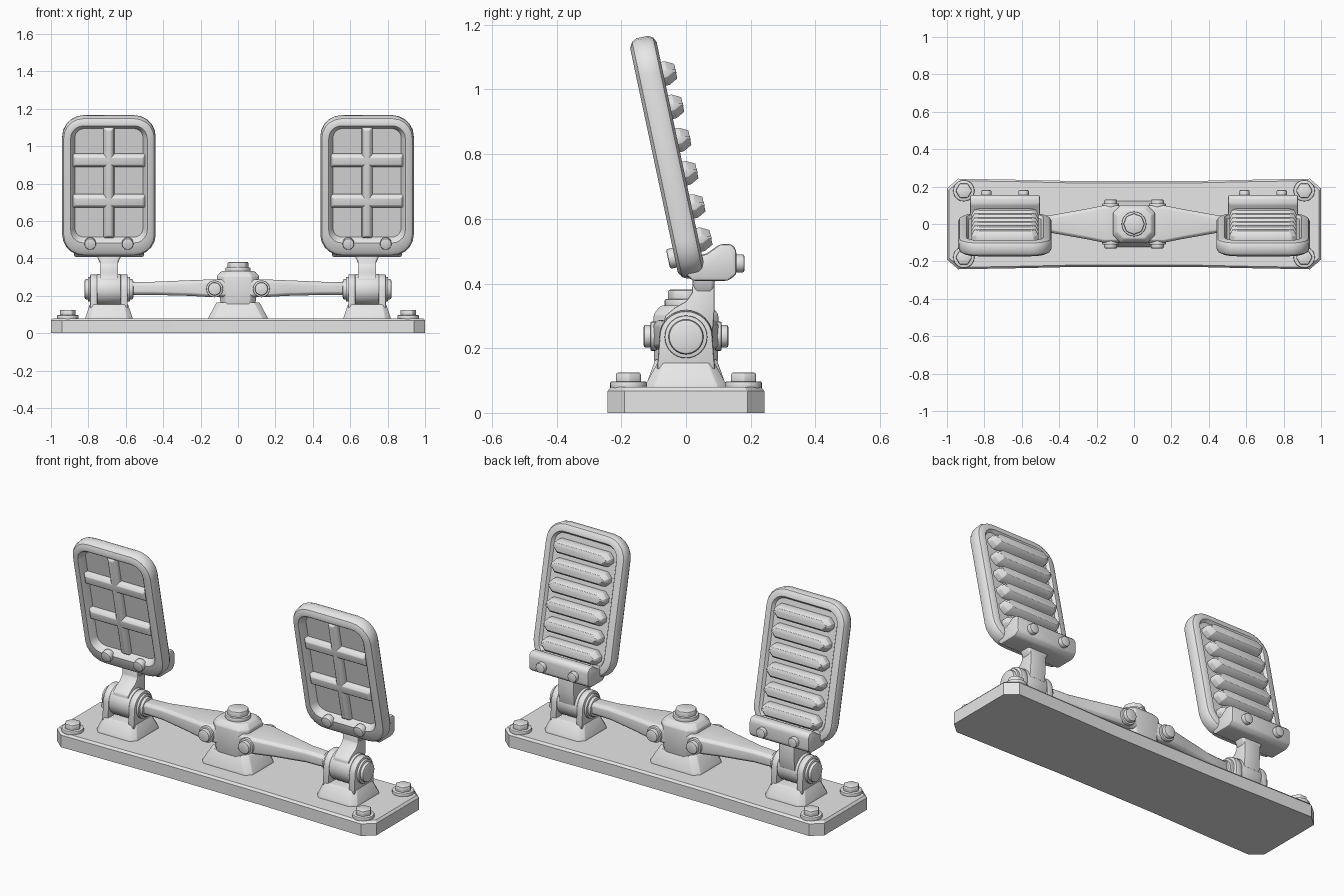
import bpy, bmesh, math
from mathutils import Matrix, Vector

if "Cube" in bpy.data.objects:
    bpy.data.objects.remove(bpy.data.objects["Cube"])

grey = bpy.data.materials.new("plain grey")
grey.diffuse_color = (0.8, 0.8, 0.8, 1)
grey.use_nodes = True
grey.node_tree.nodes["Principled BSDF"].inputs["Base Color"].default_value = grey.diffuse_color


def finish(name, bm, bevel=0.0, segs=2, matrix=None, limit=30):
    """Bevel sharp edges, shade by angle and link the object."""
    bmesh.ops.recalc_face_normals(bm, faces=bm.faces)
    if bevel:
        edges = [e for e in bm.edges if e.is_manifold and e.calc_face_angle(0) > math.radians(limit)]
        bmesh.ops.bevel(bm, geom=edges, offset=bevel, segments=segs, profile=0.5,
                        affect='EDGES', clamp_overlap=True)
    if matrix is not None:
        bm.transform(matrix)
    bmesh.ops.recalc_face_normals(bm, faces=bm.faces)
    me = bpy.data.meshes.new(name)
    bm.to_mesh(me)
    bm.free()
    me.materials.append(grey)
    me.polygons.foreach_set("use_smooth", [True] * len(me.polygons))
    me.set_sharp_from_angle(angle=math.radians(32))
    ob = bpy.data.objects.new(name, me)
    bpy.context.collection.objects.link(ob)
    return ob


def loft(name, loops, bevel=0.0, segs=2, matrix=None, limit=30):
    """Skin a stack of equal-length loops and cap both ends."""
    bm = bmesh.new()
    rings = [[bm.verts.new(p) for p in loop] for loop in loops]
    n = len(rings[0])
    for a, b in zip(rings, rings[1:]):
        for i in range(n):
            bm.faces.new((a[i], a[(i + 1) % n], b[(i + 1) % n], b[i]))
    bm.faces.new(rings[0])
    bm.faces.new(rings[-1])
    return finish(name, bm, bevel, segs, matrix, limit)


def cylinder(name, centre, axis, radius, length, sides=32, bevel=0.008):
    rot = Vector((0, 0, 1)).rotation_difference(Vector(axis)).to_matrix().to_4x4()
    ring = [(radius * math.cos(2 * math.pi * i / sides), radius * math.sin(2 * math.pi * i / sides))
            for i in range(sides)]
    return loft(name, [[(x, y, z) for x, y in ring] for z in (-length / 2, length / 2)],
                bevel, 2, Matrix.Translation(centre) @ rot, 65 if sides > 8 else 30)


def chamfered(hx, hy, c):
    """Rectangle outline with cut corners."""
    return [(hx, -hy + c), (hx, hy - c), (hx - c, hy), (-hx + c, hy),
            (-hx, hy - c), (-hx, -hy + c), (-hx + c, -hy), (hx - c, -hy)]


def tower(name, x0, levels, bevel):
    """Stack of cut-corner rectangles: (z, half x, half y, corner cut)."""
    return loft(name, [[(x0 + x, y, z) for x, y in chamfered(hx, hy, c)]
                       for z, hx, hy, c in levels], bevel)


def side_plate(name, profile, x0, x1, bevel):
    """Side-view (y, z) profile extruded along x."""
    return loft(name, [[(x, y, z) for y, z in profile] for x in (x0, x1)], bevel)


# Base plate with slightly waisted long sides
def base_outline(inset, z):
    half = [(1, -0.19), (1, 0.19), (0.94, 0.242), (0.6, 0.236), (0.3, 0.229)]
    pts = half + [(-x, y) for x, y in reversed(half[2:])]
    pts += [(-1, 0.19), (-1, -0.19)] + [(-x, -y) for x, y in half[2:]]
    pts += [(x, -y) for x, y in reversed(half[2:])]
    return [(x * (1 - inset), y * (1 - inset * 4), z) for x, y in pts]


loft("base_plate", [base_outline(0, 0), base_outline(0, 0.068), base_outline(0.011, 0.08)])

# Anchor bolts at the corners
for sx in (-1, 1):
    for sy in (-1, 1):
        p = (sx * 0.91, sy * 0.178)
        cylinder("anchor_washer", (*p, 0.085), (0, 0, 1), 0.057, 0.024, 24, 0.005)
        cylinder("anchor_bolt", (*p, 0.107), (0, 0, 1), 0.044, 0.036, 6, 0.006)

# Central pivot block with its nut
tower("centre_foot", 0, [(0.075, 0.16, 0.125, 0.03), (0.09, 0.155, 0.122, 0.03),
                         (0.165, 0.115, 0.095, 0.03)], 0.004)
tower("centre_block", 0, [(0.15, 0.092, 0.098, 0.03), (0.305, 0.113, 0.1, 0.04),
                          (0.332, 0.09, 0.078, 0.035)], 0.006)
cylinder("centre_washer", (0, 0, 0.337), (0, 0, 1), 0.066, 0.03, 32, 0.005)
cylinder("centre_nut", (0, 0, 0.36), (0, 0, 1), 0.057, 0.042, 8, 0.007)

# Pedal plate geometry, in a frame leaning towards the front
lean = Matrix.Translation((0, -0.058, 0.79)) @ Matrix.Rotation(math.radians(12), 4, 'X')
W, H = 0.25, 0.38


def rounded(inset, y, extra=0.0):
    """Rounded rectangle ring; extra raises its lower edge."""
    r = max(0.115 - inset, 0.05)
    hx, top, bot = W - inset, H - inset, -H + inset + extra
    pts = []
    for cx, cz, a0 in ((hx - r, top - r, 0), (-hx + r, top - r, 90),
                       (-hx + r, bot + r, 180), (hx - r, bot + r, 270)):
        for k in range(6):
            a = math.radians(a0 + 18 * k)
            pts.append((cx + r * math.cos(a), y, cz + r * math.sin(a)))
    return pts


def leaned_bar(name, m, x, z, hx, hz, y0, y1, cut):
    """Raised bar whose outer face is narrower than its root."""
    flat = [[(x + px, y, z + pz) for px, pz in chamfered(hx - t, hz - t, cut)]
            for y, t in ((y0, 0), (y0 + 0.6 * (y1 - y0), 0.002), (y1, 0.016))]
    return loft(name, flat, 0.004, 2, m)


lug = [(-0.09, 0.13), (0.09, 0.13)] + [
    (0.082 * math.cos(math.pi * k / 16), 0.235 + 0.08 * math.sin(math.pi * k / 16)) for k in range(17)]
stem = [(-0.07, 0.25), (-0.065, 0.30), (-0.035, 0.325), (0.0, 0.345), (0.018, 0.37),
        (0.022, 0.43), (0.088, 0.43), (0.088, 0.32), (0.083, 0.25)]
clamp = [(-0.01, 0.435), (0.02, 0.408), (0.13, 0.408), (0.156, 0.428), (0.156, 0.503),
         (0.142, 0.522), (0.105, 0.522), (0.06, 0.49), (0.0, 0.49)]

for s in (-1, 1):
    cx = s * 0.69
    m = Matrix.Translation((cx, 0, 0)) @ lean

    # Pedal plate, recessed on both faces
    loft("pedal_plate", [rounded(0.068, -0.004, 0.03), rounded(0.052, -0.036, 0.03),
                         rounded(0.045, -0.042, 0.03), rounded(0.026, -0.042), rounded(0.008, -0.032),
                         rounded(0, -0.016), rounded(0, 0.02), rounded(0.008, 0.034),
                         rounded(0.024, 0.042), rounded(0.045, 0.042), rounded(0.056, 0.026)],
         matrix=m)
    # Stiffening ribs on the front
    leaned_bar("upright_rib", m, 0, 0.02, 0.029, 0.305, 0.0, -0.036, 0.004)
    for z in (0.14, -0.082):
        leaned_bar("cross_rib", m, 0, z, 0.196, 0.036, 0.0, -0.036, 0.004)
    # Grip bars on the back
    for k in range(6):
        leaned_bar("grip_bar", m, 0, 0.255 - 0.105 * k, 0.18, 0.039, 0.015, 0.081, 0.026)

    # Clamp under the plate and its bolts
    side_plate("clamp_block", clamp, cx - 0.187, cx + 0.187, 0.01)
    for dx in (-0.1, 0.1):
        cylinder("clamp_bolt_back", (cx + dx, 0.158, 0.462), (0, 1, 0), 0.028, 0.045, 16, 0.006)
        n = Vector((0, math.cos(math.radians(12)), math.sin(math.radians(12))))
        cylinder("clamp_bolt_front", m @ Vector((dx, -0.043, -0.308)), n, 0.031, 0.04, 16, 0.006)

    # Stem and hinge barrel
    side_plate("stem", stem, cx - 0.049, cx + 0.049, 0.005)
    tower_levels = [(0.37, 0.046, 0.03, 0.008), (0.415, 0.066, 0.035, 0.008)]
    ob = tower("stem_collar", cx, tower_levels, 0.004)
    ob.location.y = 0.055
    cylinder("hinge_barrel", (cx, 0, 0.235), (1, 0, 0), 0.083, 0.13)

    # Hinge stand with two lugs
    tower("hinge_foot", cx, [(0.075, 0.128, 0.128, 0.03), (0.09, 0.124, 0.124, 0.03),
                             (0.155, 0.102, 0.088, 0.02)], 0.004)
    for d in (-1, 1):
        a, b = sorted((cx + d * 0.062, cx + d * 0.1))
        side_plate("hinge_lug", lug, a, b, 0.007)
        cylinder("hinge_washer", (cx + d * 0.103, 0, 0.235), (1, 0, 0), 0.066, 0.02, 32, 0.004)
        cylinder("hinge_pin_head", (cx + d * 0.112, 0, 0.235), (1, 0, 0), 0.054, 0.036, 32, 0.009)

    # Tapering link arm to the centre block
    sections = [(0.06, 0.098, 0.192, 0.288), (0.16, 0.1, 0.194, 0.287),
                (0.26, 0.08, 0.2, 0.283), (0.45, 0.046, 0.205, 0.275), (0.58, 0.042, 0.205, 0.272)]
    loft("link_arm", [[(s * x, y, (a + b) / 2 + z) for y, z in chamfered(hy, (b - a) / 2, 0.014)]
                      for x, hy, a, b in sections], 0.004)
    # Link arm bolts, front and back
    for sy in (-1, 1):
        cylinder("link_boss", (s * 0.125, sy * 0.1, 0.237), (0, 1, 0), 0.045, 0.02, 24, 0.004)
        cylinder("link_bolt", (s * 0.125, sy * 0.113, 0.237), (0, 1, 0), 0.035, 0.036, 16, 0.007)
